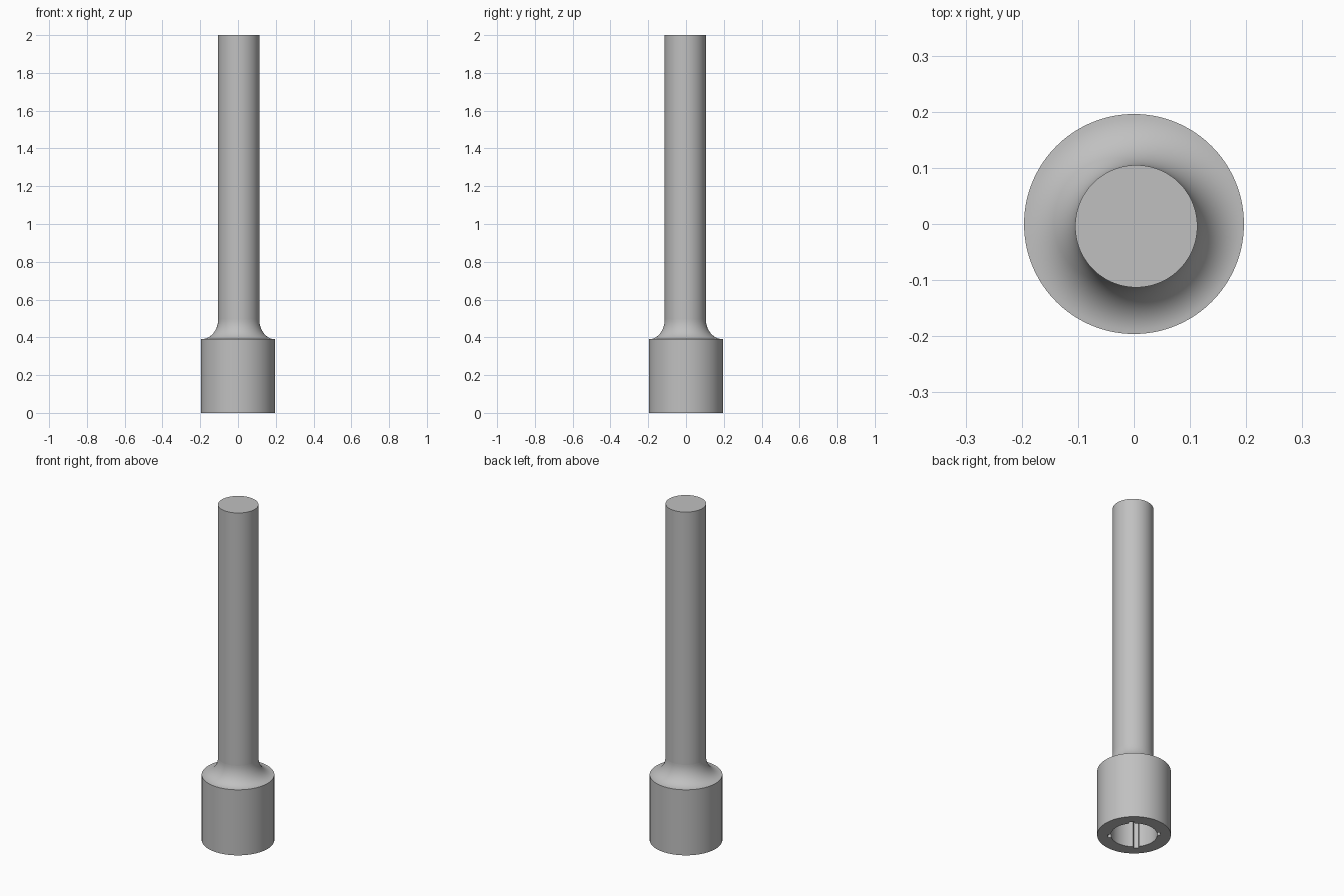
import bpy, bmesh, math

cube = bpy.data.objects.get("Cube")
if cube:
    bpy.data.objects.remove(cube, do_unlink=True)

SEGMENTS = 144
HEAD_R, HEAD_TOP = 0.196, 0.39
SHAFT_R, SHAFT_X, SHAFT_Y = 0.109, 0.004, -0.004
NECK_TOP, TOTAL = 0.495, 2.0
BORE_R, SLOT_R, BORE_DEPTH = 0.124, 0.14, 0.3

steel = bpy.data.materials.new("plain grey steel")
steel.use_nodes = True
GREY = (0.53, 0.53, 0.53, 1)
steel.diffuse_color = GREY
steel.node_tree.nodes["Principled BSDF"].inputs["Base Color"].default_value = GREY


def circle(radius, z, x=0.0, y=0.0):
    """Ring of points around (x, y)."""
    step = math.tau / SEGMENTS
    return [(x + radius * math.cos(i * step), y + radius * math.sin(i * step), z)
            for i in range(SEGMENTS)]


def slotted_circle(z):
    """Bore outline with four narrow keyways on the diagonals."""
    points = []
    for i in range(SEGMENTS):
        angle = i * 360 / SEGMENTS
        in_slot = abs(angle % 90 - 45) < 5.1
        radius = SLOT_R if in_slot else BORE_R
        a = math.radians(angle)
        points.append((radius * math.cos(a), radius * math.sin(a), z))
    return points


def skin(name, rings, cap_first=False, cap_last=False):
    """Skin a row of rings into one surface."""
    bm = bmesh.new()
    loops = [[bm.verts.new(p) for p in ring] for ring in rings]
    for a, b in zip(loops, loops[1:]):
        for i in range(SEGMENTS):
            j = (i + 1) % SEGMENTS
            bm.faces.new((a[i], a[j], b[j], b[i]))
    if cap_first:
        bm.faces.new(loops[0][::-1])
    if cap_last:
        bm.faces.new(loops[-1])
    mesh = bpy.data.meshes.new(name)
    bm.to_mesh(mesh)
    bm.free()
    mesh.materials.append(steel)
    obj = bpy.data.objects.new(name, mesh)
    bpy.context.collection.objects.link(obj)
    bpy.ops.object.select_all(action="DESELECT")
    obj.select_set(True)
    bpy.context.view_layer.objects.active = obj
    bpy.ops.object.shade_smooth_by_angle(angle=math.radians(30))
    return obj


# Socket head: bore ceiling, bore wall, bottom rim, outer wall
skin("socket_head",
     [slotted_circle(BORE_DEPTH), slotted_circle(0),
      circle(HEAD_R, 0), circle(HEAD_R, HEAD_TOP)],
     cap_first=True)

# Neck: concave fillet drifting onto the slightly offset shaft axis
STEPS = 16
neck = []
for k in range(STEPS + 1):
    a = k / STEPS * math.pi / 2
    t = math.sin(a)
    neck.append(circle(HEAD_R - (HEAD_R - SHAFT_R) * t,
                       HEAD_TOP + (NECK_TOP - HEAD_TOP) * (1 - math.cos(a)),
                       SHAFT_X * t, SHAFT_Y * t))
skin("neck_fillet", neck)

# Shaft
skin("drive_shaft",
     [circle(SHAFT_R, NECK_TOP, SHAFT_X, SHAFT_Y),
      circle(SHAFT_R, TOTAL, SHAFT_X, SHAFT_Y)],
     cap_last=True)
